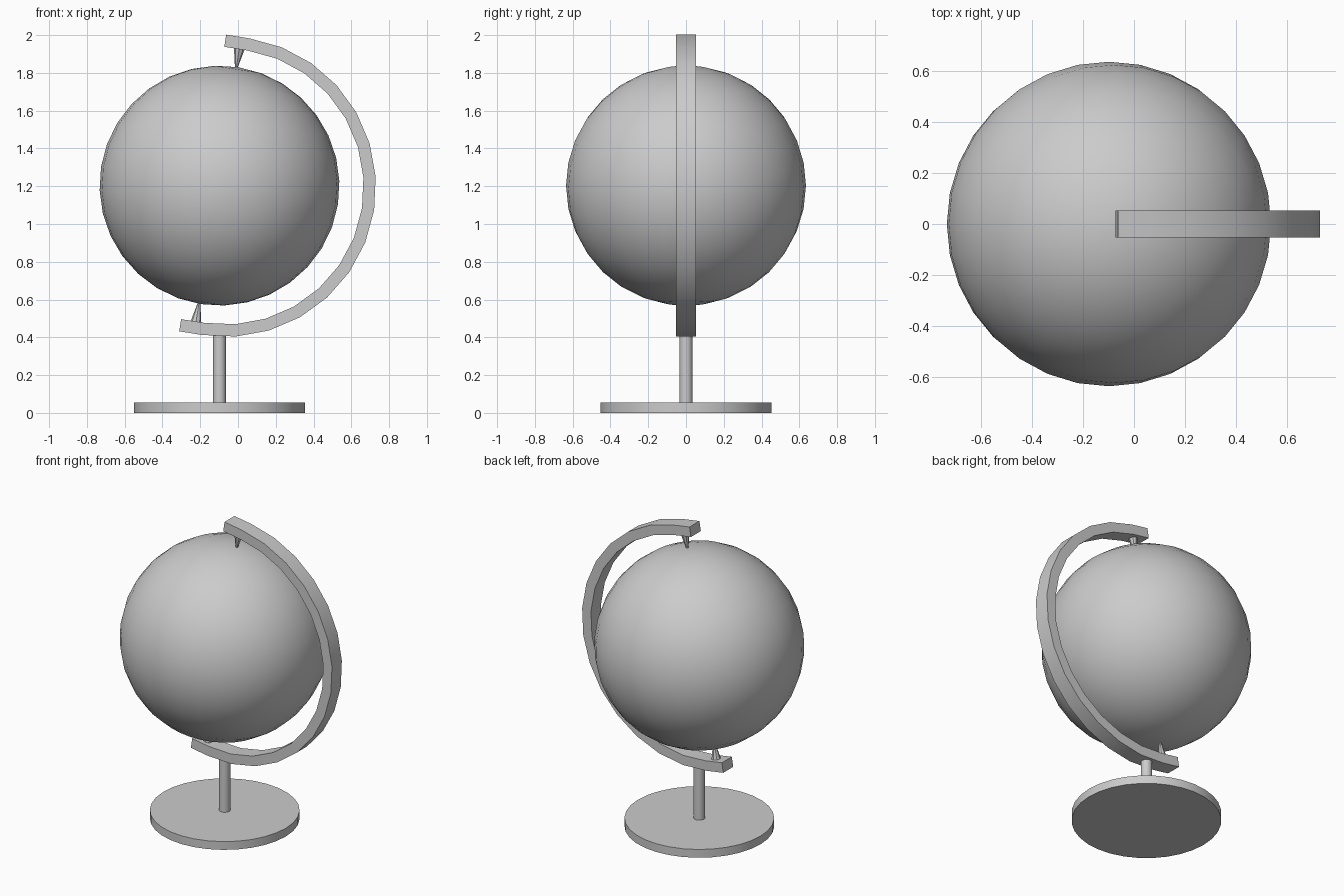
import bpy, bmesh
from math import sin, cos, pi, radians
from mathutils import Matrix

if "Cube" in bpy.data.objects:
    bpy.data.objects.remove(bpy.data.objects["Cube"])

CX, CZ = -0.098, 1.203          # globe centre
TILT = Matrix.Translation((CX, 0, CZ)) @ Matrix.Rotation(radians(9), 4, 'Y')


def finish(name, bm, matrix, smooth=None):
    bmesh.ops.recalc_face_normals(bm, faces=bm.faces[:])
    mesh = bpy.data.meshes.new(name)
    bm.to_mesh(mesh)
    bm.free()
    ob = bpy.data.objects.new(name, mesh)
    bpy.context.collection.objects.link(ob)
    ob.matrix_world = matrix
    if smooth is not None:
        bpy.ops.object.select_all(action='DESELECT')
        ob.select_set(True)
        bpy.context.view_layer.objects.active = ob
        bpy.ops.object.shade_smooth_by_angle(angle=radians(smooth))
    return ob


def cone(name, r1, r2, z1, z2, sides, matrix, x=0, smooth=None):
    bm = bmesh.new()
    bmesh.ops.create_cone(bm, cap_ends=True, segments=sides,
                          radius1=r1, radius2=r2, depth=z2 - z1,
                          matrix=Matrix.Translation((x, 0, (z1 + z2) / 2)))
    return finish(name, bm, matrix, smooth)


# Base plate and post
upright = Matrix.Translation((CX, 0, 0))
cone("base", 0.452, 0.452, 0, 0.055, 32, upright, smooth=30)
cone("post", 0.034, 0.034, 0.05, 0.42, 32, upright, smooth=30)

# Tilted globe
bm = bmesh.new()
bmesh.ops.create_uvsphere(bm, u_segments=32, v_segments=16, radius=0.635)
finish("globe", bm, TILT, smooth=40)

# Half-ring arm with short straight ends
R_OUT, R_IN, OFF, END, HALF, N = 0.795, 0.73, 0.034, -0.09, 0.052, 14


def arm_path(r):
    arc = [(OFF + r * sin(pi * i / N), r * cos(pi * i / N)) for i in range(N + 1)]
    return [(END, r)] + arc + [(END, -r)]


bm = bmesh.new()
loops = []
for (xo, zo), (xi, zi) in zip(arm_path(R_OUT), arm_path(R_IN)):
    loops.append([bm.verts.new(c) for c in ((xo, -HALF, zo), (xo, HALF, zo),
                                            (xi, HALF, zi), (xi, -HALF, zi))])
for a, b in zip(loops, loops[1:]):
    for k in range(4):
        n = (k + 1) % 4
        bm.faces.new((a[k], a[n], b[n], b[k]))
bm.faces.new(loops[0])
bm.faces.new(loops[-1])
finish("arm", bm, TILT, smooth=30)

# Pivot pins tapering from the arm to the poles
cone("top_pin", 0.006, 0.03, 0.625, 0.74, 8, TILT, x=-0.01)
cone("bottom_pin", 0.03, 0.006, -0.74, -0.625, 8, TILT, x=-0.01)
